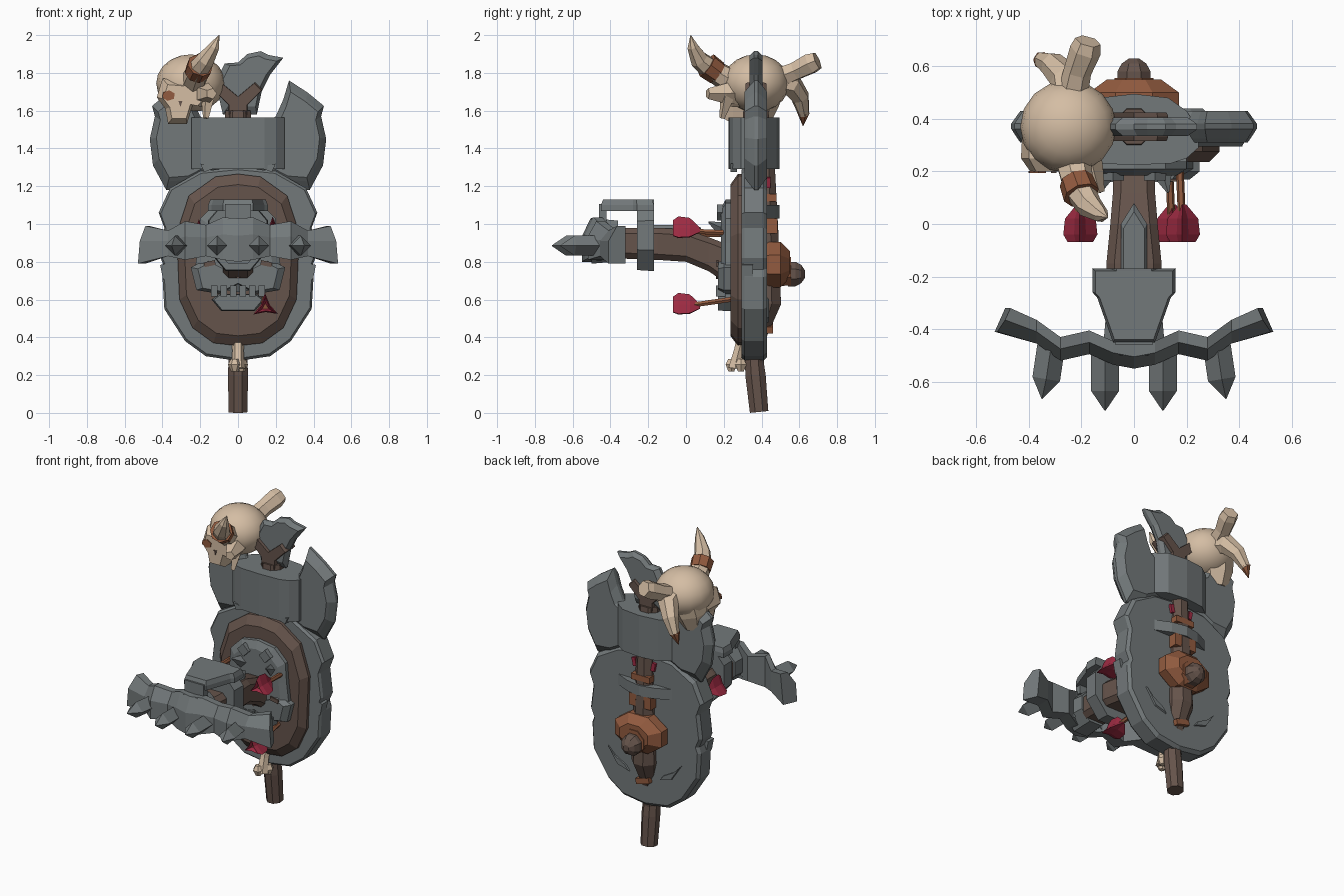
import bpy, bmesh, math
from mathutils import Vector, Matrix

if "Cube" in bpy.data.objects:
    bpy.data.objects.remove(bpy.data.objects["Cube"])


def material(name, rgb):
    m = bpy.data.materials.new(name)
    m.use_nodes = True
    m.diffuse_color = (*rgb, 1)
    m.node_tree.nodes["Principled BSDF"].inputs["Base Color"].default_value = (*rgb, 1)
    return m


IRON = material("iron grey", (.17, .19, .195))
WOOD = material("brown wood", (.13, .087, .07))
LEATHER = material("orange leather", (.29, .105, .05))
BONE = material("pale bone", (.66, .51, .37))
RED = material("red feather", (.34, .024, .055))


def finish(name, bm, mat):
    bmesh.ops.recalc_face_normals(bm, faces=bm.faces)
    me = bpy.data.meshes.new(name)
    bm.to_mesh(me)
    bm.free()
    me.materials.append(mat)
    ob = bpy.data.objects.new(name, me)
    bpy.context.collection.objects.link(ob)
    return ob


def skin(name, rings, mat):
    """Join equal rings of points into a closed solid."""
    bm = bmesh.new()
    loops = [[bm.verts.new(p) for p in ring] for ring in rings]
    n = len(loops[0])
    for a, b in zip(loops, loops[1:]):
        for i in range(n):
            j = (i + 1) % n
            bm.faces.new((a[i], a[j], b[j], b[i]))
    bm.faces.new(loops[0])
    bm.faces.new(loops[-1])
    return finish(name, bm, mat)


def plate(name, pts, layers, mat, axis="y"):
    """Stack an outline along an axis; each layer is (position, scale)."""
    cu = sum(p[0] for p in pts) / len(pts)
    cv = sum(p[1] for p in pts) / len(pts)
    rings = []
    for w, s in layers:
        flat = [(cu + (u - cu) * s, cv + (v - cv) * s) for u, v in pts]
        rings.append([(u, w, v) if axis == "y" else (u, v, w) for u, v in flat])
    return skin(name, rings, mat)


def tube(name, path, mat, sides=6, turn=0):
    """Sweep a polygon along (x, y, z, radius) points without twisting."""
    pts = [Vector(p[:3]) for p in path]
    rings, last, q = [], None, None
    for i, p in enumerate(path):
        d = (pts[min(i + 1, len(pts) - 1)] - pts[max(i - 1, 0)]).normalized()
        q = last.rotation_difference(d) @ q if last else d.to_track_quat("Z", "Y")
        last = d
        r = max(p[3], .002)
        angles = [turn + k * math.tau / sides for k in range(sides)]
        rings.append([pts[i] + q @ Vector((r * math.cos(a), r * math.sin(a), 0)) for a in angles])
    return skin(name, rings, mat)


def box(name, centre, size, mat, tilt=0):
    bm = bmesh.new()
    bmesh.ops.create_cube(bm, size=1)
    m = Matrix.Translation(centre) @ Matrix.Rotation(tilt, 4, "Y") @ Matrix.Diagonal((*size, 1))
    bm.transform(m)
    return finish(name, bm, mat)


def sym(half):
    return half + [(-x, v) for x, v in reversed(half) if x > 0]


def oval(cx, cv, rx, rv, n=8, turn=math.pi / 8):
    return [(cx + rx * math.cos(turn + k * math.tau / n), cv + rv * math.sin(turn + k * math.tau / n))
            for k in range(n)]


SIDES = ((1, "left"), (-1, "right"))

# Shield body and wooden rim
shield = sym([(0, .275), (.17, .30), (.28, .38), (.39, .55), (.40, .72), (.385, .76), (.41, .82),
              (.39, .98), (.42, 1.06), (.36, 1.19), (.2, 1.28), (0, 1.3)])
plate("shield_plate", shield, [(.295, .975), (.31, 1), (.41, 1), (.43, .96)], IRON)
rim = sym([(0, .355), (.13, .37), (.24, .45), (.31, .6), (.325, .95), (.26, 1.15), (.12, 1.25), (0, 1.265)])
plate("wooden_rim", rim, [(.235, .88), (.275, 1), (.34, 1)], WOOD)

# Iron face on the shield
face = sym([(0, .64), (.16, .66), (.23, .74), (.21, .9), (.2, 1.03), (.12, 1.11), (0, 1.13)])
plate("face_mask", face, [(.185, .8), (.21, 1), (.26, 1)], IRON)
plate("face_upper_jaw", sym([(0, .68), (.1, .63), (.22, .65), (.25, .77), (.17, .81), (.07, .76)]),
      [(.17, .85), (.2, 1), (.25, 1)], IRON)
plate("face_lower_jaw", sym([(0, .54), (.09, .54), (.14, .6), (.1, .63)]), [(.17, .92), (.2, 1), (.26, 1)], IRON)
plate("face_nose", sym([(0, .71), (.06, .76), (.05, .80)]), [(.16, 1), (.169, 1)], WOOD)
for i in range(6):
    box(f"face_tooth_{i}", (-.125 + i * .05, .185, .645), (.035, .05, .06), IRON)
for s, side in SIDES:
    box(f"face_eye_{side}", (s * .08, .18, 1.06), (.06, .03, .06), IRON, .78)
    box(f"face_eye_corner_{side}", (s * .15, .167, .79), (.06, .009, .025), WOOD, s * .2)
    tube(f"face_brow_{side}", [(s * .1, .22, .96, .05), (s * .13, .12, 1.01, .005)], IRON, 4)
    box(f"rim_clamp_{side}", (s * .375, .325, .75), (.06, .06, .08), IRON, s * .2)

# Ram arm with cuff and hood
rings = []
for y, w, lo, hi in [(.25, .08, .66, .88), (.12, .08, .75, .93), (0, .09, .80, .97), (-.15, .105, .81, .98),
                     (-.42, .09, .82, .98)]:
    c = .03
    rings.append([(x, y, z) for x, z in [(-w, lo + c), (-w + c, lo), (w - c, lo), (w, lo + c),
                                         (w, hi - c), (w - c, hi), (c - w, hi), (-w, hi - c)]])
skin("ram_arm", rings, WOOD)
plate("arm_ridge", sym([(0, .08), (.05, 0), (.05, -.2), (0, -.2)]), [(.94, 1), (.98, 1), (.995, .8)], IRON, "z")
plate("arm_cuff", oval(0, .94, .172, .205), [(-.17, 1), (-.26, .97)], IRON)
plate("arm_hood", sym([(0, -.17), (.158, -.17), (.158, -.26), (.14, -.28), (.08, -.45), (0, -.45)]),
      [(1.07, 1), (1.10, 1), (1.13, .93)], IRON, "z")
box("hood_lip", (0, -.44, 1.06), (.14, .04, .09), IRON)
plate("ram_socket", oval(0, .91, .13, .13), [(-.36, .9), (-.5, 1)], IRON)

# Jagged ram bar with a sloping front, and its spikes
half = [(.50, -.365, .79, .99), (.37, -.41, .83, .965), (.28, -.475, .81, 1.015),
        (.17, -.45, .83, .995), (.08, -.49, .81, 1.035), (0, -.505, .80, 1.03)]
bar = [(-x, y, a, b) for x, y, a, b in half] + half[-2::-1]
rings = []
for x, y, a, b in bar:
    e = 0 if abs(x) < .4 else math.copysign(1, x)
    mid = a + (b - a) * .6
    rings.append([(x + e * .03, y - .045, a), (x - e * .01, y + .045, a), (x - e * .03, y + .045, b),
                  (x - e * .01, y, b), (x + e * .02, y - .045, mid)])
skin("ram_bar", rings, IRON)
for s, side in SIDES:
    for part, x0, x1, y in (("inner", .11, .11, -.71), ("outer", .31, .35, -.665)):
        xm = x0 + (x1 - x0) * .6
        tube(f"{part}_spike_{side}", [(s * x0, -.43, .885, .053), (s * xm, y + .075, .885, .053),
                                      (s * x1, y, .885, 0)], IRON, 4)

# Axe handle, fork and crown blade
tube("handle", [(0, .387, .005, .053), (0, .368, .2, .058), (0, .362, .27, .054), (0, .385, .42, .05),
                (0, .42, .58, .09), (0, .42, .95, .075), (0, .415, 1.3, .06), (0, .37, 1.5, .06)], WOOD, 8, .39)
plate("handle_collar", oval(0, .37, .08, .08), [(1.5, 1), (1.6, .9)], WOOD, "z")
plate("handle_fork", sym([(0, 1.5), (.045, 1.5), (.05, 1.63), (.13, 1.71), (.09, 1.75), (0, 1.675)]),
      [(.315, .95), (.33, 1), (.41, 1), (.425, .95)], WOOD)
plate("crown_blade", [(-.08, 1.58), (.10, 1.58), (.125, 1.70), (.17, 1.79), (.24, 1.88), (.16, 1.895),
                      (.12, 1.915), (.05, 1.90), (0, 1.855), (-.07, 1.85), (-.12, 1.75)],
      [(.335, .8), (.36, 1), (.38, 1), (.405, .8)], IRON)

# Axe blades and the iron band between them
blade = [(.08, 1.28), (.10, 1.5), (.2, 1.57), (.24, 1.66), (.27, 1.76), (.37, 1.695), (.455, 1.625),
         (.44, 1.57), (.467, 1.45), (.45, 1.31), (.38, 1.18), (.25, 1.19)]
for s, side in SIDES:
    plate(f"axe_blade_{side}", [(s * x, z) for x, z in blade],
          [(.31, .78), (.325, .85), (.362, 1), (.382, 1), (.415, .85), (.43, .78)], IRON)
band = sym([(0, .225), (.14, .23), (.2, .25), (.245, .29), (.245, .36), (.2, .43), (.13, .48), (0, .495)])
plate("axe_band", band, [(1.29, 1), (1.565, 1)], IRON, "z")
for s, side in SIDES:
    plate(f"band_fang_{side}", [(s * .2, 1.32), (s * .18, 1.275), (s * .11, 1.30)],
          [(.235, 1), (.27, 1)], IRON)

# Back fittings: leather knob, wraps, brace and tassels
plate("leather_knob", oval(0, .785, .185, .13), [(.40, .85), (.44, 1), (.5, 1), (.55, .6)], LEATHER)
plate("knob_collar", oval(0, .75, .085, .085), [(.5, 1), (.555, .95)], LEATHER)
plate("knob_tip", oval(0, .735, .068, .07), [(.54, 1), (.58, 1), (.61, .75), (.63, .3)], WOOD)
box("handle_wrap", (0, .43, .99), (.16, .11, .08), LEATHER)
box("handle_top_wrap", (0, .43, 1.14), (.135, .10, .04), LEATHER)
box("handle_knot", (0, .40, .45), (.1, .12, .035), LEATHER, .25)
brace = sym([(0, .495), (.1, .475), (.22, .42), (.19, .40), (.09, .43), (0, .45)])
plate("back_brace", brace, [(1.03, 1), (1.10, 1)], IRON, "z")
for s, side in SIDES:
    box(f"tassel_{side}", (s * .07, .43, 1.22), (.025, .035, .055), RED, s * .2)
    plate(f"back_ridge_{side}", [(s * x, z) for x, z in [(.10, .47), (.2, .5), (.28, .62), (.22, .56), (.13, .51)]],
          [(.42, 1), (.44, .8)], IRON)

# Hanging bone below the rim
tube("hanging_bone", [(0, .30, .40, .035), (0, .28, .33, .03), (0, .265, .27, .034), (0, .26, .235, .04)], BONE, 6)
for s, side in SIDES:
    tube(f"bone_knuckle_{side}", [(s * .018, .265 + s * .025, .285, .02), (s * .018, .265 + s * .025, .255, .035),
                                  (s * .018, .265 + s * .025, .22, .018)], BONE, 6)

# Arrows stuck in the shield, with three-vaned feathers
for n, (x, z, z0) in enumerate([(.185, .965, .95), (.145, .56, .61), (-.205, .95, .94)]):
    tube(f"arrow_shaft_{n}", [(x, -.04, z, .015), (x - .015, .3, z0, .015)], LEATHER, 6)
    star = []
    for k in range(6):
        r, a = (.026, .075)[k % 2], k * math.tau / 6 + .55
        star.append((x + r * math.cos(a), z + r * math.sin(a)))
    plate(f"arrow_feathers_{n}", star, [(-.035, .3), (-.068, .75), (-.04, 1), (.02, .9), (.075, .2)], RED)

# Horned skull trophy
bm = bmesh.new()
bmesh.ops.create_uvsphere(bm, u_segments=16, v_segments=10, radius=1)
bm.transform(Matrix.Translation((-.25, .37, 1.745)) @ Matrix.Diagonal((.183, .177, .153, 1)))
skull = finish("skull_dome", bm, BONE)
for p in skull.data.polygons:
    p.use_smooth = True
plate("skull_face", [(-.40, 1.77), (-.43, 1.67), (-.385, 1.61), (-.37, 1.53), (-.27, 1.53), (-.24, 1.63),
                     (-.19, 1.62), (-.15, 1.66), (-.16, 1.75)], [(.2, .75), (.25, 1), (.38, .95)], BONE)
tube("skull_cheek", [(-.2, .3, 1.7, .07), (-.17, .2, 1.69, .055), (-.14, .115, 1.69, .03)], BONE, 5)
tube("skull_cheek_tooth", [(-.16, .22, 1.68, .04), (-.17, .19, 1.56, .015)], BONE, 4)
tube("skull_snout", [(-.29, .39, 1.72, .13), (-.315, .38, 1.63, .11), (-.325, .37, 1.54, .075)], BONE, 7)
plate("eye_patch", oval(-.368, 1.68, .036, .028, 6), [(.194, 1), (.201, 1)], LEATHER)
plate("nose_hole", [(-.315, 1.65), (-.295, 1.65), (-.305, 1.62)], [(.194, 1), (.201, 1)], WOOD)
tube("front_horn", [(-.235, .25, 1.75, .07), (-.21, .13, 1.82, .06), (-.17, .07, 1.87, .05),
                    (-.125, .035, 1.94, .03), (-.10, .025, 2.0, 0)], BONE, 7)
tube("front_horn_ring", [(-.22, .165, 1.80, .066), (-.2, .11, 1.84, .07)], LEATHER, 8)
tube("back_horn", [(-.24, .46, 1.76, .075), (-.26, .56, 1.735, .065), (-.31, .605, 1.67, .05),
                   (-.355, .625, 1.58, .03)], BONE, 7)
tube("back_horn_tip", [(-.352, .622, 1.59, .034), (-.38, .62, 1.52, 0)], LEATHER, 7)
tube("rear_bone", [(-.24, .46, 1.76, .06), (-.215, .58, 1.81, .053), (-.185, .66, 1.85, .06),
                   (-.175, .695, 1.865, .05)], BONE, 6)
